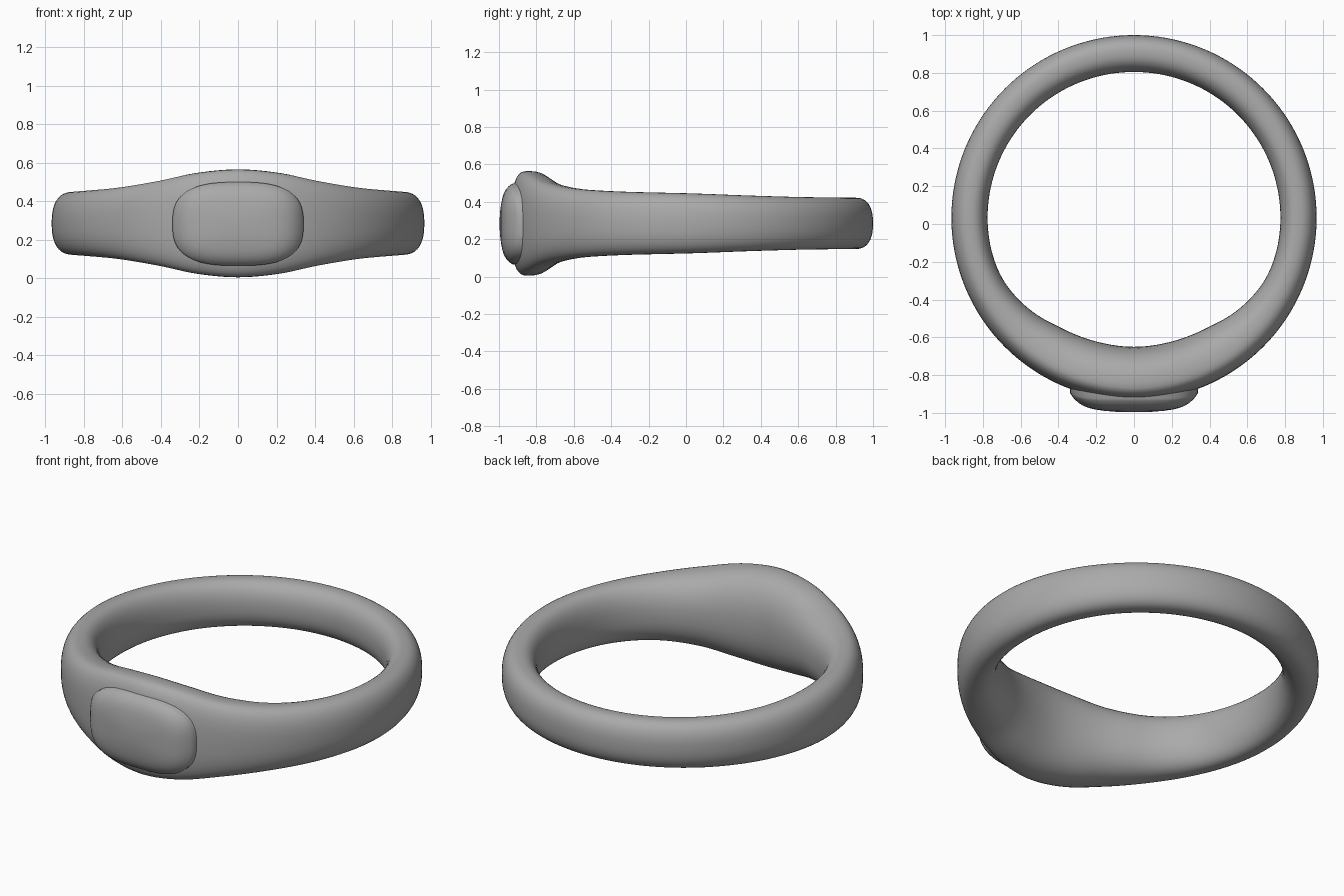
import bpy, bmesh, math

cube = bpy.data.objects.get("Cube")
if cube:
    bpy.data.objects.remove(cube)

CENTRE_Y, CENTRE_Z = 0.033, 0.285
OUTER = 0.967

# Profiles by angle in degrees away from the front
INNER = [(0, 0.683), (17, 0.685), (34, 0.70), (44, 0.724), (54, 0.747),
         (66, 0.768), (85, 0.775), (180, 0.772)]
HALF_HEIGHT = [(0, 0.28), (14, 0.262), (28, 0.22), (44, 0.187), (62, 0.171),
               (90, 0.16), (112, 0.148), (135, 0.14), (180, 0.137)]
CREST = [(0, 0.875), (25, 0.872), (50, 0.868), (80, 0.865), (180, 0.875)]


def curve_value(table, t):
    """Smooth Hermite interpolation, flat at both ends."""
    def slope(k):
        if k in (0, len(table) - 1):
            return 0
        (a, p), (b, q) = table[k - 1], table[k + 1]
        return (q - p) / (b - a)
    for k in range(len(table) - 1):
        (a, p), (b, q) = table[k], table[k + 1]
        if t <= b:
            u, w = (t - a) / (b - a), b - a
            return (p * (2*u**3 - 3*u*u + 1) + q * (3*u*u - 2*u**3)
                    + w * slope(k) * (u**3 - 2*u*u + u) + w * slope(k + 1) * (u**3 - u*u))
    return table[-1][1]


def power(v, n):
    return math.copysign(abs(v) ** (2 / n), v)


def finish(name, bm, material):
    bmesh.ops.recalc_face_normals(bm, faces=bm.faces)
    mesh = bpy.data.meshes.new(name)
    bm.to_mesh(mesh)
    bm.free()
    mesh.materials.append(material)
    obj = bpy.data.objects.new(name, mesh)
    bpy.context.collection.objects.link(obj)
    bpy.ops.object.select_all(action='DESELECT')
    obj.select_set(True)
    bpy.context.view_layer.objects.active = obj
    bpy.ops.object.shade_smooth_by_angle(angle=math.radians(40))
    return obj


def bridge(bm, a, b):
    for i in range(len(a)):
        j = (i + 1) % len(a)
        bm.faces.new((a[i], a[j], b[j], b[i]))


metal = bpy.data.materials.new("grey metal")
metal.use_nodes = True
grey = (0.4, 0.4, 0.4, 1)
metal.diffuse_color = grey
metal.node_tree.nodes["Principled BSDF"].inputs["Base Color"].default_value = grey

# Band: a rounded section swept round the finger, widening at the front
bm = bmesh.new()
STEPS, SIDES = 144, 40
sections = []
for i in range(STEPS):
    angle = 2 * math.pi * i / STEPS
    away = math.degrees(min(angle, 2 * math.pi - angle))
    inner, half, crest = (curve_value(t, away) for t in (INNER, HALF_HEIGHT, CREST))
    front = max(0, 1 - away / 60)
    section = []
    for k in range(SIDES):
        a = 2 * math.pi * k / SIDES
        c, s = math.cos(a), math.sin(a)
        n = 2.4 + 0.6 * front if c > 0 else 2.3
        reach = OUTER - crest if c > 0 else crest - inner
        r = crest + reach * power(c, n)
        section.append(bm.verts.new((r * math.sin(angle), CENTRE_Y - r * math.cos(angle),
                                     CENTRE_Z + half * power(s, n))))
    sections.append(section)
for i in range(STEPS):
    bridge(bm, sections[i], sections[(i + 1) % STEPS])
finish("band", bm, metal)

# Face plate: a domed cushion with a skirt sunk into the band
bm = bmesh.new()
SEGMENTS = 64
HALF_X, HALF_Z = 0.34, 0.217
rings = []
for s in (0.12, 0.3, 0.48, 0.64, 0.76, 0.86, 0.93, 0.97, 1.0, None):
    ring = []
    for k in range(SEGMENTS):
        a = 2 * math.pi * k / SEGMENTS
        scale = s or 1
        x = HALF_X * scale * power(math.cos(a), 2.8)
        z = HALF_Z * scale * power(math.sin(a), 2.8)
        drop = 0.035 * scale**2 + 0.037 * scale**9 + 0.033 * (x / HALF_X)**6
        y = -0.997 + drop if s else -0.83
        ring.append(bm.verts.new((x, y, CENTRE_Z - 0.003 + z)))
    rings.append(ring)
bm.faces.new(rings[0])
for a, b in zip(rings, rings[1:]):
    bridge(bm, a, b)
bm.faces.new(rings[-1])
finish("face_plate", bm, metal)
